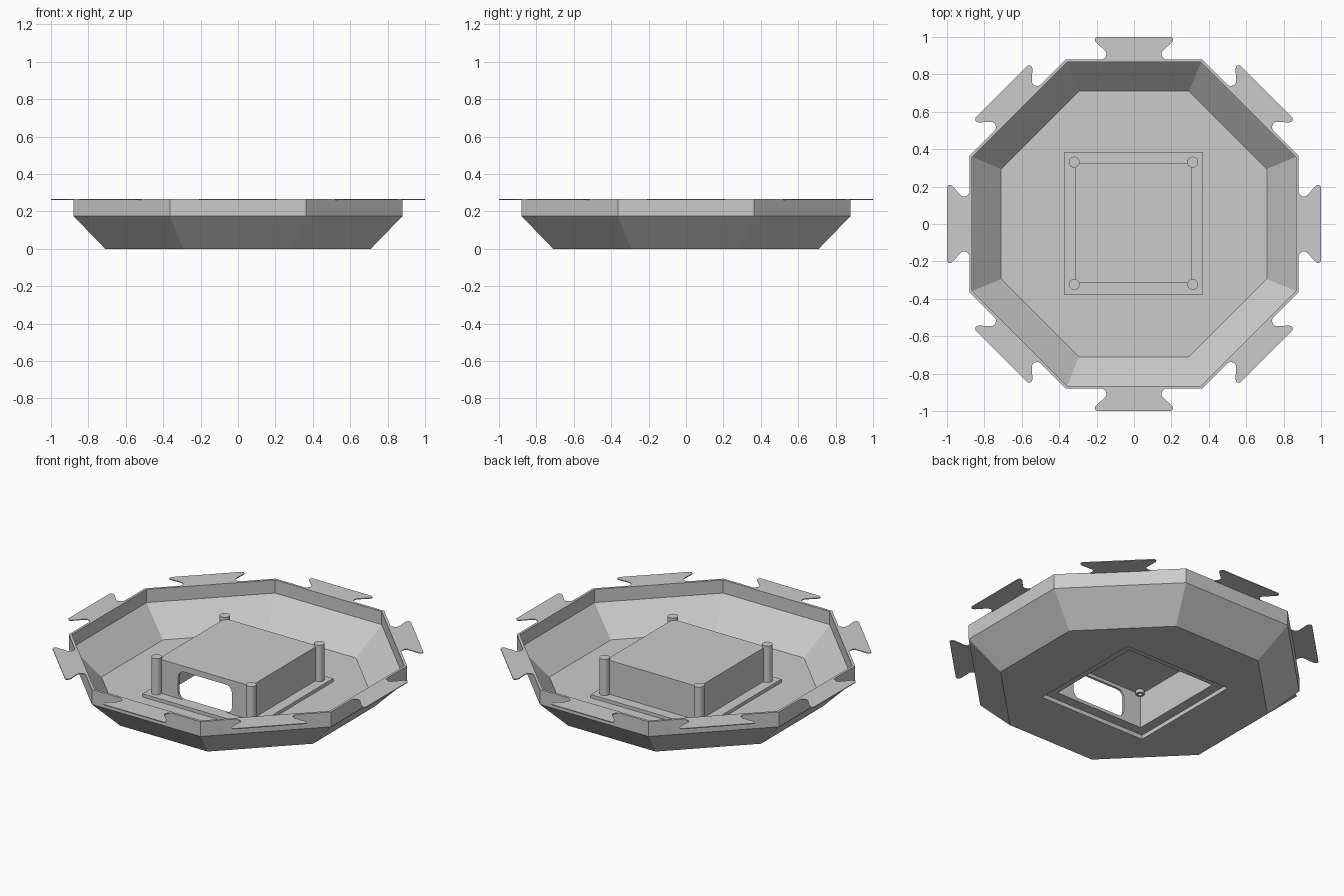
import bpy, bmesh
from math import pi, cos, sin
from mathutils import Matrix, Vector

cube = bpy.data.objects.get("Cube")
if cube:
    bpy.data.objects.remove(cube, do_unlink=True)

GREY = (0.6, 0.6, 0.6, 1)
grey = bpy.data.materials.new("light grey")
grey.use_nodes = True
grey.diffuse_color = GREY
grey.node_tree.nodes["Principled BSDF"].inputs["Base Color"].default_value = GREY

CENTRE = Vector((-0.003, 0.004, 0))   # centre of the housing
TOP = 0.265                           # rim height
CORNERS = [(sx, sy) for sx in (-1, 1) for sy in (-1, 1)]


def finish(name, bm, matrix=Matrix()):
    bmesh.ops.transform(bm, matrix=matrix, verts=bm.verts)
    bmesh.ops.recalc_face_normals(bm, faces=bm.faces)
    mesh = bpy.data.meshes.new(name)
    bm.to_mesh(mesh)
    bm.free()
    mesh.materials.append(grey)
    obj = bpy.data.objects.new(name, mesh)
    bpy.context.collection.objects.link(obj)
    return obj


def loft(name, rings, closed=False, matrix=Matrix()):
    """Skin matching rings of points; cap the ends unless closed."""
    bm = bmesh.new()
    loops = [[bm.verts.new(p) for p in ring] for ring in rings]
    n = len(loops[0])
    pairs = list(zip(loops, loops[1:]))
    if closed:
        pairs.append((loops[-1], loops[0]))
    else:
        bm.faces.new(loops[0])
        bm.faces.new(loops[-1])
    for a, b in pairs:
        for i in range(n):
            j = (i + 1) % n
            bm.faces.new((a[i], a[j], b[j], b[i]))
    return finish(name, bm, matrix)


def polygon(radius, z, n, turn=0.0, centre=(0, 0)):
    return [(centre[0] + radius * cos(turn + 2 * pi * i / n),
             centre[1] + radius * sin(turn + 2 * pi * i / n), z) for i in range(n)]


def octagon(apothem, z):
    return polygon(apothem / cos(pi / 8), z, 8, pi / 8)


def rectangle(hx, hy, z):
    return [Vector((x, y, z)) + CENTRE for x, y in ((-hx, -hy), (hx, -hy), (hx, hy), (-hx, hy))]


def cut(obj, cutters):
    """Subtract the cutters and bake the result."""
    for c in cutters:
        c.hide_render = True
        mod = obj.modifiers.new("cut", "BOOLEAN")
        mod.operation, mod.solver, mod.object = "DIFFERENCE", "EXACT", c
    bpy.context.view_layer.update()
    graph = bpy.context.evaluated_depsgraph_get()
    mesh = bpy.data.meshes.new_from_object(obj.evaluated_get(graph))
    obj.modifiers.clear()
    obj.data = mesh
    for c in cutters:
        bpy.data.objects.remove(c, do_unlink=True)


def smooth(obj):
    bpy.ops.object.select_all(action="DESELECT")
    obj.select_set(True)
    bpy.context.view_layer.objects.active = obj
    bpy.ops.object.shade_smooth_by_angle(angle=0.6)


# Octagonal tray with a square hole in its floor
tray = loft("tray", [octagon(0.71, 0), octagon(0.88, 0.175), octagon(0.88, TOP),
                     octagon(0.865, TOP), octagon(0.865, 0.185), octagon(0.71, 0.025)])
cut(tray, [loft("floor_cutter", [rectangle(0.358, 0.366, -0.1), rectangle(0.358, 0.366, 0.1)])])

# Dovetail tabs around the rim
half = [(0.17, 0.872), (0.168, 0.88), (0.155, 0.888), (0.146, 0.905), (0.15, 0.922),
        (0.204, 0.972), (0.209, 0.983), (0.207, 0.994), (0.197, 1.0)]
outline = half + [(-x, y) for x, y in reversed(half)]
for k in range(8):
    loft(f"dovetail_tab_{k + 1}", [[(x, y, z) for x, y in outline] for z in (TOP - 0.005, TOP)],
         matrix=Matrix.Rotation(k * pi / 4, 4, "Z"))

# Square flange around the housing
loft("housing_flange", [rectangle(0.372, 0.382, 0.025), rectangle(0.372, 0.382, 0.045),
                        rectangle(0.298, 0.306, 0.045), rectangle(0.298, 0.306, 0.025)], closed=True)

# Hollow housing, open below, with a rounded window in the front wall
housing = loft("housing", [rectangle(0.298, 0.306, 0.03), rectangle(0.31, 0.32, 0.03),
                           rectangle(0.31, 0.32, 0.25), rectangle(0.298, 0.306, 0.25)][1:3])
hollow = loft("hollow_cutter", [rectangle(0.298, 0.306, -0.1), rectangle(0.298, 0.306, 0.235)])
window = []
for q, (sx, sz) in enumerate(((1, 1), (-1, 1), (-1, -1), (1, -1))):
    for i in range(7):
        a = (q + i / 6) * pi / 2
        window.append((sx * 0.14 + 0.04 * cos(a), 0.13 + sz * 0.045 + 0.04 * sin(a)))
cut(housing, [hollow, loft("window_cutter", [[(x, y, z) for x, z in window] for y in (-0.4, -0.25)])])

# Corner posts with screw holes, and small rings under the housing roof
for n, (sx, sy) in enumerate(CORNERS, 1):
    at = (CENTRE.x + sx * 0.317, CENTRE.y + sy * 0.327)
    post = loft(f"corner_post_{n}", [polygon(0.029, z, 32, 0, at) for z in (0.026, TOP)])
    cut(post, [loft("screw_cutter", [polygon(0.008, z, 16, 0, at) for z in (-0.1, 0.2)])])
    # keep the inside corner of the housing clear below the roof
    cut(post, [loft("clear_cutter", [rectangle(0.298, 0.306, 0.0), rectangle(0.298, 0.306, 0.235)])])
    smooth(post)
    at = (CENTRE.x + sx * 0.272, CENTRE.y + sy * 0.28)
    ring = loft(f"roof_ring_{n}", [polygon(r, z, 24, 0, at) for r, z in
                                   ((0.024, 0.236), (0.024, 0.215), (0.012, 0.215), (0.012, 0.236))],
                closed=True)
    smooth(ring)
